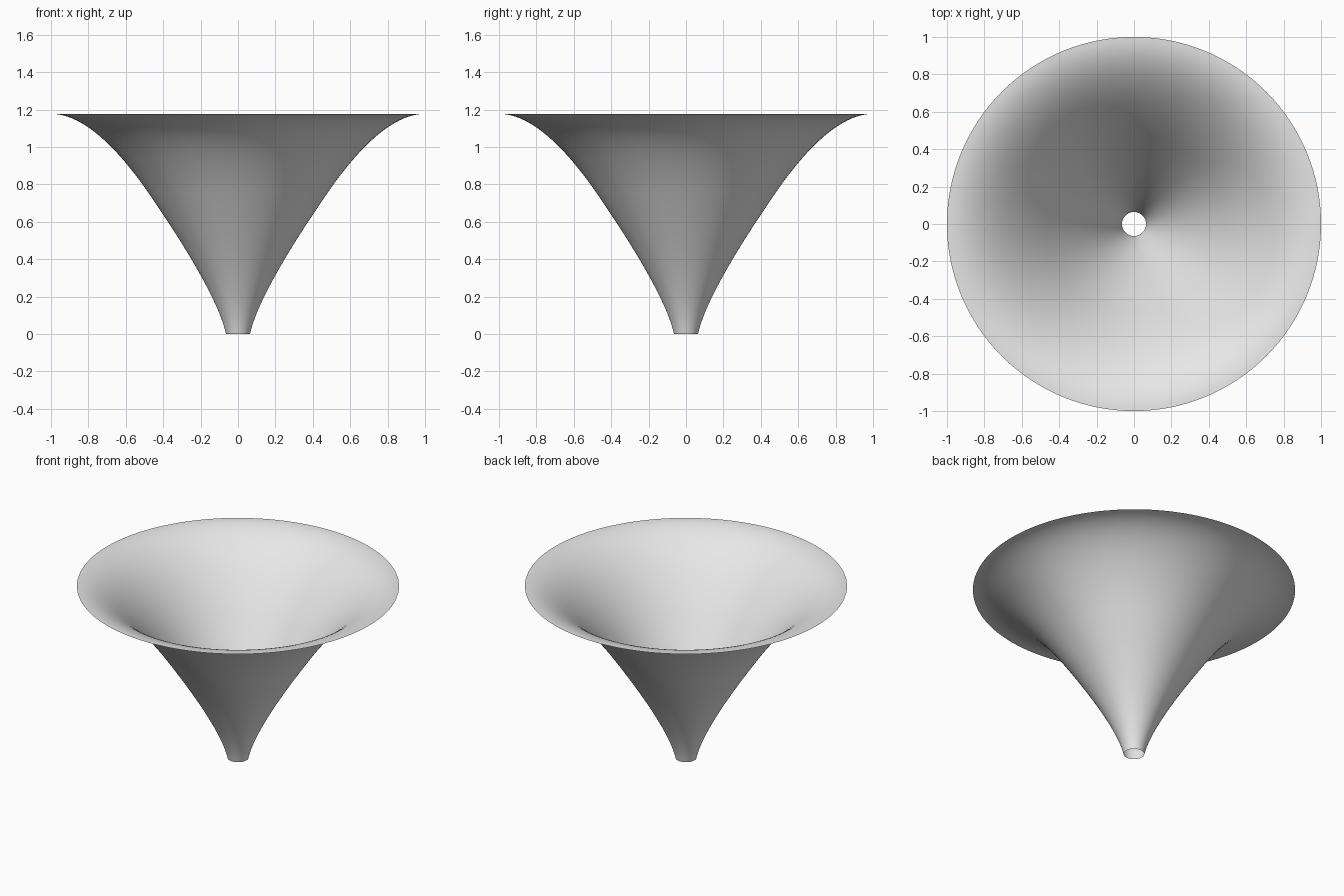
import bpy
import bmesh
import math
from mathutils import Vector
from mathutils.geometry import interpolate_bezier

cube = bpy.data.objects.get("Cube")
if cube:
    bpy.data.objects.remove(cube, do_unlink=True)

# Single grey material
grey = bpy.data.materials.new("light_grey")
grey.use_nodes = True
colour = (0.8, 0.8, 0.8, 1.0)
grey.diffuse_color = colour
grey.node_tree.nodes["Principled BSDF"].inputs["Base Color"].default_value = colour


def curve(points, steps):
    """Sample a cubic curve given as (radius, height) control points."""
    a, b, c, d = [Vector((r, 0, z)) for r, z in points]
    return interpolate_bezier(a, b, c, d, steps)


# Profile: narrow spout rising into a flared, flat rim
stem = curve([(0.064, 0), (0.109, 0.2), (0.33, 0.54), (0.5, 0.785)], 25)
flare = curve([(0.5, 0.785), (0.64, 0.98), (0.82, 1.177), (1, 1.177)], 25)
profile = stem + flare[1:]

# Revolve the profile into a thin open sheet
bm = bmesh.new()
verts = [bm.verts.new(p) for p in profile]
edges = [bm.edges.new(pair) for pair in zip(verts, verts[1:])]
bmesh.ops.spin(bm, geom=verts + edges, cent=(0, 0, 0), axis=(0, 0, 1),
               angle=math.tau, steps=128)
bmesh.ops.remove_doubles(bm, verts=bm.verts, dist=0.0005)

# Face the sheet outwards
bm.normal_update()
inward = [f for f in bm.faces
          if f.normal.xy.dot(f.calc_center_median().xy) < 0]
bmesh.ops.reverse_faces(bm, faces=inward)
for face in bm.faces:
    face.smooth = True

mesh = bpy.data.meshes.new("flared_funnel")
bm.to_mesh(mesh)
bm.free()
mesh.materials.append(grey)
funnel = bpy.data.objects.new("flared_funnel", mesh)
bpy.context.collection.objects.link(funnel)
